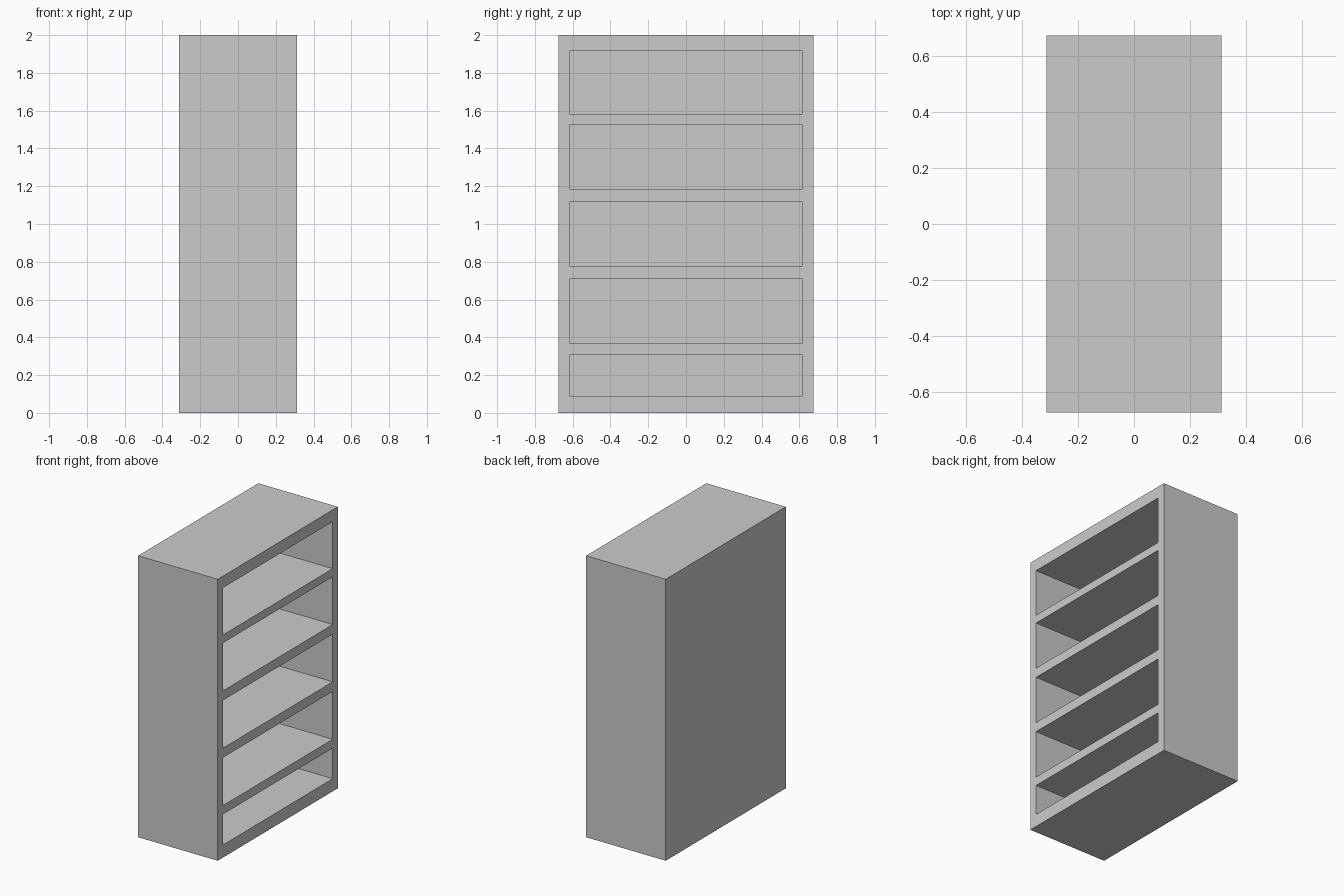
import bpy, bmesh
from mathutils import Matrix, Vector

if "Cube" in bpy.data.objects:
    bpy.data.objects.remove(bpy.data.objects["Cube"])

DEPTH, WIDTH, HEIGHT = 0.625, 1.348, 2.0
INNER_HALF = 0.617          # half width of each opening
BACK = 0.05                 # back panel thickness
# bottom and top height of each open compartment
BAYS = [(0.09, 0.307), (0.37, 0.71), (0.778, 1.117), (1.185, 1.524), (1.582, 1.916)]


def add_box(bm, lo, hi):
    lo, hi = Vector(lo), Vector(hi)
    size = hi - lo
    mat = Matrix.Translation((lo + hi) / 2) @ Matrix.Diagonal((*size, 1))
    bmesh.ops.create_cube(bm, size=1, matrix=mat)


def make_object(name, boxes):
    bm = bmesh.new()
    for lo, hi in boxes:
        add_box(bm, lo, hi)
    mesh = bpy.data.meshes.new(name)
    bm.to_mesh(mesh)
    bm.free()
    obj = bpy.data.objects.new(name, mesh)
    bpy.context.collection.objects.link(obj)
    return obj


# Solid cabinet body
cabinet = make_object("bookcase", [((-DEPTH / 2, -WIDTH / 2, 0), (DEPTH / 2, WIDTH / 2, HEIGHT))])

# Compartments, open towards +x
cutter = make_object("compartment_cutter", [
    ((-DEPTH / 2 + BACK, -INNER_HALF, z0), (DEPTH / 2 + 0.1, INNER_HALF, z1)) for z0, z1 in BAYS])
cutter.hide_render = True

# Cut the compartments and remove the helper
mod = cabinet.modifiers.new("compartments", 'BOOLEAN')
mod.operation = 'DIFFERENCE'
mod.solver = 'EXACT'
mod.object = cutter
bpy.context.view_layer.objects.active = cabinet
bpy.ops.object.modifier_apply(modifier=mod.name)
bpy.data.objects.remove(cutter)
